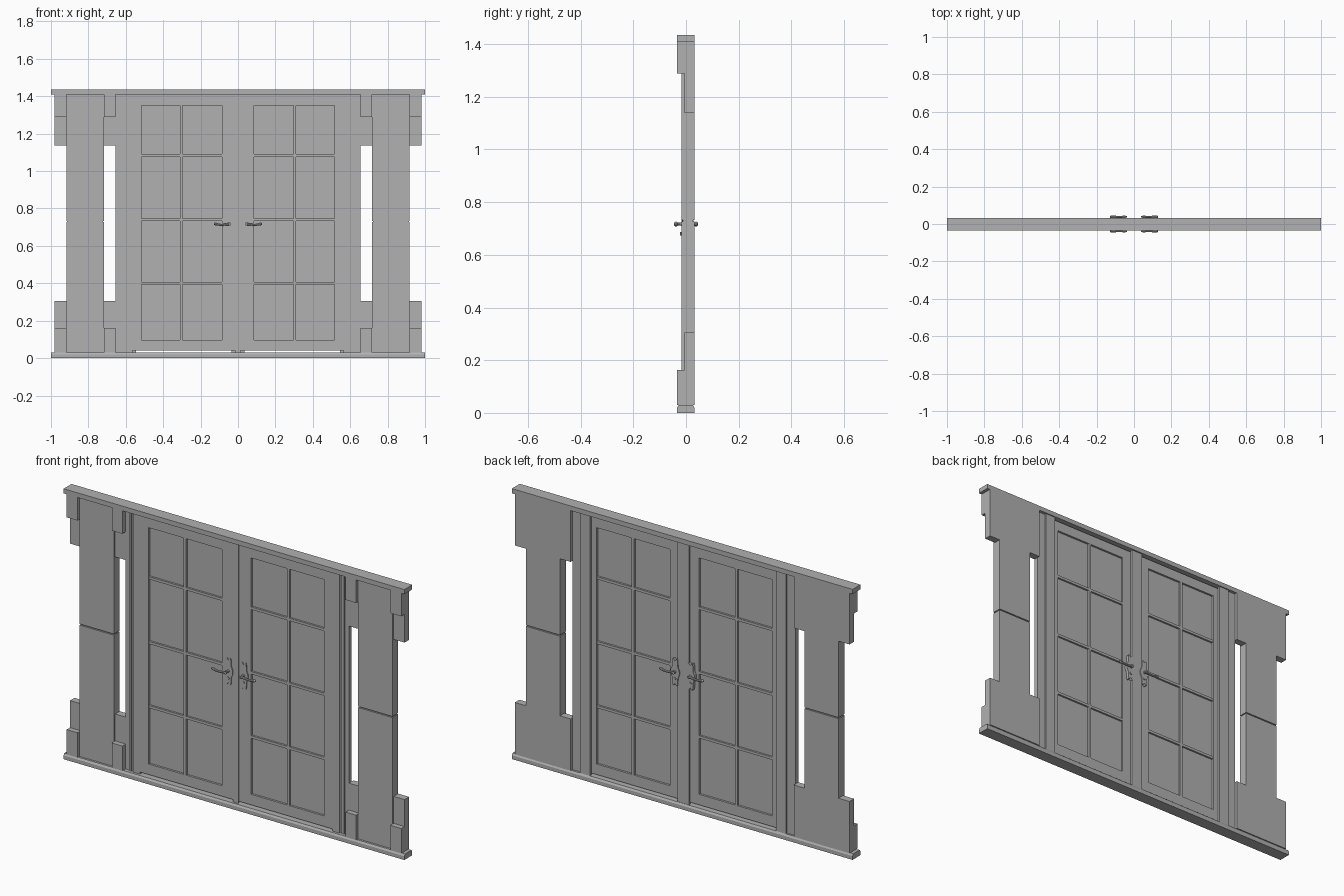
import bpy, bmesh, math

if "Cube" in bpy.data.objects:
    bpy.data.objects.remove(bpy.data.objects["Cube"])

# One darker grey for every part
GREY = bpy.data.materials.new("dark_grey")
GREY.diffuse_color = (0.44, 0.44, 0.44, 1)
GREY.use_nodes = True
GREY.node_tree.nodes["Principled BSDF"].inputs["Base Color"].default_value = GREY.diffuse_color

def finish(name, bm):
    bmesh.ops.recalc_face_normals(bm, faces=bm.faces)
    me = bpy.data.meshes.new(name)
    bm.to_mesh(me)
    bm.free()
    me.materials.append(GREY)
    ob = bpy.data.objects.new(name, me)
    bpy.context.collection.objects.link(ob)
    return ob

def boxes(name, items, s=1):
    """Join several (x0,x1,y0,y1,z0,z1) boxes; s mirrors in x."""
    bm = bmesh.new()
    for x0, x1, y0, y1, z0, z1 in items:
        vs = bmesh.ops.create_cube(bm, size=1)["verts"]
        for v in vs:
            v.co.x = s * (x1 if v.co.x > 0 else x0)
            v.co.y = y1 if v.co.y > 0 else y0
            v.co.z = z1 if v.co.z > 0 else z0
    return finish(name, bm)

def prism(name, pts, axis, a, b):
    """Extrude a profile along x (points y,z) or y (points x,z)."""
    bm = bmesh.new()
    put = (lambda p, t: (t, p[0], p[1])) if axis == "x" else (lambda p, t: (p[0], t, p[1]))
    f = bm.faces.new([bm.verts.new(put(p, a)) for p in pts])
    ext = bmesh.ops.extrude_face_region(bm, geom=[f])["geom"]
    for v in ext:
        if isinstance(v, bmesh.types.BMVert):
            v.co["xyz".index(axis)] = b
    # the start cap is kept by the extrusion unless it was consumed
    bmesh.ops.holes_fill(bm, edges=[e for e in bm.edges if e.is_boundary], sides=0)
    return finish(name, bm)

def tube(name, pts, r, radii=None):
    cu = bpy.data.curves.new(name, "CURVE")
    cu.dimensions = "3D"
    cu.bevel_depth = r
    cu.bevel_resolution = 3
    cu.use_fill_caps = True
    cu.materials.append(GREY)
    sp = cu.splines.new("POLY")
    sp.points.add(len(pts) - 1)
    for i, p in enumerate(pts):
        sp.points[i].co = (*p, 1)
        sp.points[i].radius = radii[i] if radii else 1
    ob = bpy.data.objects.new(name, cu)
    bpy.context.collection.objects.link(ob)
    bpy.ops.object.select_all(action="DESELECT")
    ob.select_set(True)
    bpy.context.view_layer.objects.active = ob
    bpy.ops.object.convert(target="MESH")
    bpy.ops.object.shade_smooth_by_angle()
    return ob

F, B = -0.034, 0.032          # front and back of the frame
TOP, SILL = 1.41, 0.03

# Header beam and chamfered sill
boxes("header_beam", [(-1, 1, F, B, TOP, 1.435)])
prism("sill", [(F, 0), (B, 0), (B, 0.02), (B - 0.006, SILL), (F + 0.006, SILL), (F, 0.02)],
      "x", -1, 1)

for s, side in ((-1, "left"), (1, "right")):
    # Side pillar in two halves with a narrow seam
    boxes("pillar_" + side, [(0.717, 0.918, -0.017, B, SILL, 0.727),
                             (0.717, 0.918, -0.017, B, 0.733, TOP),
                             (0.722, 0.913, -0.011, B - 0.006, 0.72, 0.74)], s)
    # Corner blocks beside the pillar, with raised pads on the front
    backs, pads = [], []
    for x0, x1 in ((0.655, 0.717), (0.918, 0.982)):
        backs += [(x0, x1, -0.006, B, SILL, 0.305), (x0, x1, -0.006, B, 1.138, TOP)]
        pads += [(x0, x1, F, -0.006, SILL, 0.162), (x0, x1, F, -0.006, 1.288, TOP)]
    boxes("corner_blocks_" + side, backs, s)
    boxes("corner_pads_" + side, pads, s)
    # Jamb: recessed infill and post
    boxes("jamb_infill_" + side, [(0.60, 0.655, -0.007, 0.016, SILL, TOP)], s)
    boxes("jamb_post_" + side, [(0.565, 0.605, -0.015, 0.026, SILL, TOP),
                                (0.545, 0.565, 0.014, 0.026, SILL, TOP),
                                (0.618, 0.632, -0.013, -0.007, SILL, TOP)], s)

    # Door leaf: stiles, rails, glazing bars and panes
    D0, D1 = -0.013, 0.013
    boxes("door_frame_" + side, [(0.008, 0.086, D0, D1, 0.04, 1.403),
                                 (0.515, 0.565, D0, D1, 0.04, 1.403),
                                 (0.086, 0.515, D0, D1, 0.04, 0.096),
                                 (0.086, 0.515, D0, D1, 1.35, 1.403)], s)
    bars = [(0.296, 0.310, -0.0125, 0.0125, 0.09, 1.355)]
    for z in (0.40, 0.74, 1.083):
        bars.append((0.08, 0.52, -0.012, 0.012, z - 0.007, z + 0.007))
    boxes("glazing_bars_" + side, bars, s)
    boxes("panes_" + side, [(0.08, 0.52, -0.002, 0.002, 0.09, 1.355)], s)

    # Handles on both faces
    for d, face, where in ((-1, D0, "front"), (1, 0.024, "back")):
        n = side + "_" + where
        cx = s * 0.045
        prof = []
        for i in range(36):       # scalloped escutcheon outline
            a = 2 * math.pi * i / 36
            k = 1 + 0.15 * math.cos(6 * a)
            prof.append((cx + 0.023 * k * math.cos(a), 0.715 + 0.07 * k * math.sin(a)))
        prism("escutcheon_" + n, prof, "y", 0, face + d * 0.005)
        yo = d * 0.038
        tube("spindle_" + n, [(cx, face, 0.717), (cx, face + d * 0.008, 0.717),
                              (cx, yo, 0.717), (cx, d * 0.044, 0.717)], 0.006,
             [1.7, 1.0, 1.0, 1.4])
        tube("lever_" + n, [(cx, yo, 0.717), (cx + s * 0.02, yo, 0.714),
                            (cx + s * 0.045, yo, 0.712), (cx + s * 0.065, yo, 0.715),
                            (cx + s * 0.078, yo, 0.718), (cx + s * 0.084, yo, 0.717)], 0.007,
             [1.2, 0.8, 0.8, 1.0, 1.15, 0.5])
        tube("keyhole_boss_" + n, [(cx, face, 0.68), (cx, face + d * 0.009, 0.68)], 0.007)

# Centre astragal: slim on the front, wide on the back
boxes("centre_astragal", [(-0.017, 0.014, -0.017, -0.011, SILL, TOP),
                          (-0.034, 0.034, 0.012, 0.024, SILL, TOP)])
# Door stop under the header
boxes("header_stop", [(-0.565, 0.565, -0.011, 0.0, 1.4, TOP)])
